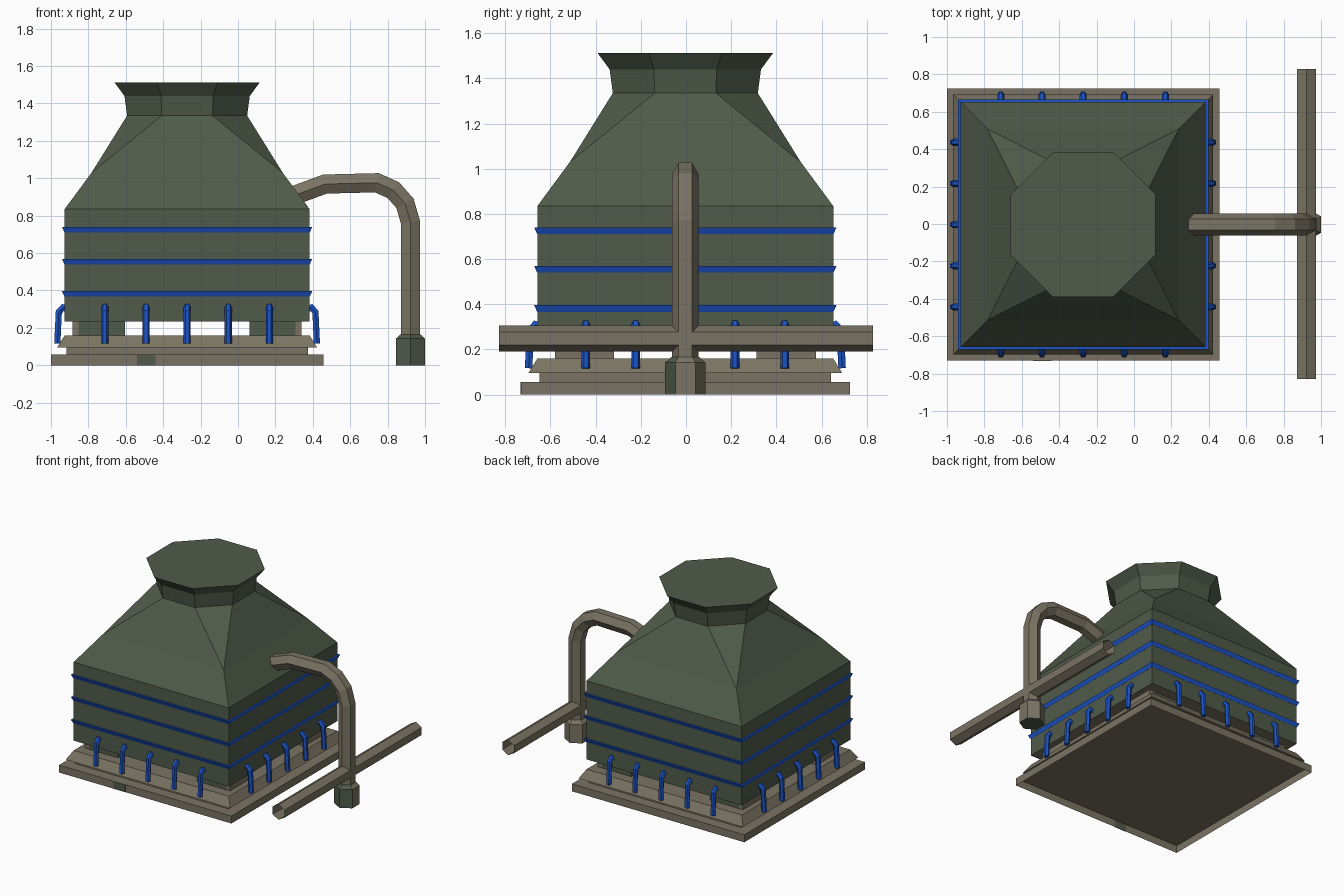
import bpy, bmesh, math
from mathutils import Vector, Matrix

if "Cube" in bpy.data.objects:
    bpy.data.objects.remove(bpy.data.objects["Cube"])

CX, CY = -0.272, -0.003  # centre of the tower


def material(name, rgb):
    m = bpy.data.materials.new(name)
    m.diffuse_color = (*rgb, 1)
    m.use_nodes = True
    m.node_tree.nodes["Principled BSDF"].inputs["Base Color"].default_value = m.diffuse_color
    return m


GREEN = material("olive green", (0.080, 0.104, 0.068))
BROWN = material("stone brown", (0.195, 0.174, 0.125))
BLUE = material("strong blue", (0.012, 0.09, 0.58))


def finish(name, bm, *mats):
    bmesh.ops.remove_doubles(bm, verts=bm.verts, dist=1e-5)
    bmesh.ops.recalc_face_normals(bm, faces=bm.faces)
    me = bpy.data.meshes.new(name)
    bm.to_mesh(me)
    bm.free()
    for m in mats:
        me.materials.append(m)
    ob = bpy.data.objects.new(name, me)
    bpy.context.collection.objects.link(ob)
    return ob


def bridge(bm, rings, bottom=True, top=True):
    """Skin a list of vertex rings."""
    for a, b in zip(rings, rings[1:]):
        n = len(a)
        for i in range(n):
            j = (i + 1) % n
            bm.faces.new((a[i], a[j], b[j], b[i]))
    if bottom:
        bm.faces.new(rings[0])
    if top:
        bm.faces.new(rings[-1])


def square_stack(name, mat, levels, bottom=True):
    """Stacked square sections: (half width, z)."""
    bm = bmesh.new()
    bridge(bm, [[bm.verts.new((CX + sx * h, CY + sy * h, z))
                 for sx, sy in ((1, 1), (-1, 1), (-1, -1), (1, -1))] for h, z in levels], bottom)
    return finish(name, bm, mat)


def box(name, lo, hi, *mats):
    bm = bmesh.new()
    lo, hi = Vector(lo), Vector(hi)
    mid, size = (lo + hi) / 2, hi - lo
    bmesh.ops.create_cube(bm, size=1, matrix=Matrix.Translation(mid) @ Matrix.Diagonal((*size, 1)))
    return finish(name, bm, *mats)


def sweep(bm, path, side, r, n=6, caps=True):
    """Tube with mitred bends along a flat path; side is normal to the path's plane."""
    pts = [Vector(p) for p in path]
    side = Vector(side)
    rings = []
    for i, p in enumerate(pts):
        a = (p - pts[i - 1]).normalized() if i else None
        b = (pts[i + 1] - p).normalized() if i + 1 < len(pts) else None
        t = (a + b).normalized() if a and b else (a or b)
        nrm = t.cross(side) / max(0.5, t.dot(a or b))
        rings.append([bm.verts.new(p + r * (side * math.cos(k * math.tau / n) + nrm * math.sin(k * math.tau / n)))
                      for k in range(n)])
    bridge(bm, rings, caps, caps)


# stepped plinth; the bottom slab is a hollow tray seen from below
square_stack("base_slab", BROWN, [(0.728, 0), (0.728, 0.057), (0.645, 0.057)], bottom=False)
square_stack("base_step", BROWN, [(0.645, 0.057), (0.645, 0.097)])
square_stack("base_collar", BROWN, [(0.695, 0.095), (0.655, 0.16)])
box("base_stain", (-0.54, -0.733, 0), (-0.44, -0.729, 0.056), GREEN)

# four corner feet: green facing front and back, brown on the sides
for i, sx in enumerate((-1, 1)):
    for j, sy in enumerate((-1, 1)):
        y0, y1 = sorted((CY + sy * 0.315, CY + sy * 0.578))
        x0, x1 = sorted((CX + sx * 0.333, CX + sx * 0.58))
        foot = box(f"corner_foot_{i}{j}", (x0, y0, 0.155), (x1, y1, 0.24), GREEN)
        x0, x1 = sorted((CX + sx * 0.58, CX + sx * 0.612))
        box(f"corner_foot_side_{i}{j}", (x0, y0, 0.155), (x1, y1, 0.24), BROWN)

# tank body: square walls, hipped roof turning into an octagonal flared neck
bm = bmesh.new()
rings = []
for h, f, z in ((0.655, 0.655, 0.235), (0.655, 0.655, 0.835), (0.511, 0.511, 1.03),
                (0.321, 0.135, 1.335), (0.335, 0.139, 1.44), (0.388, 0.161, 1.512)):
    loop = ((h, -f), (h, f), (f, h), (-f, h), (-h, f), (-h, -f), (-f, -h), (f, -h))
    rings.append([bm.verts.new((CX + x, CY + y, z)) for x, y in loop])
bridge(bm, rings)
bmesh.ops.remove_doubles(bm, verts=bm.verts, dist=1e-5)
bmesh.ops.dissolve_degenerate(bm, edges=bm.edges, dist=1e-5)
body = finish("tank_body", bm, GREEN, BROWN)
for p in body.data.polygons:  # brown underside
    p.material_index = int(p.normal.z < -0.9)

# blue bands with undercut lower edge
for i, z in enumerate((0.367, 0.54, 0.711)):
    square_stack(f"band_{i}", BLUE, [(0.656, z), (0.669, z + 0.029)])

# tie-down hooks, five on each side
bm = bmesh.new()
profile = ((0.64, 0.300), (0.664, 0.309), (0.686, 0.285), (0.694, 0.117))
for q in range(4):
    rot = Matrix.Rotation(q * math.pi / 2, 3, 'Z')
    for k in range(-2, 3):
        sweep(bm, [rot @ Vector((d, k * 0.22, z)) + Vector((CX, CY, 0)) for d, z in profile],
              rot @ Vector((0, 1, 0)), 0.019)
finish("tie_hooks", bm, BLUE)

# bent outlet pipe
bm = bmesh.new()
sweep(bm, [(x, CY, z) for x, z in ((0.305, 0.91), (0.465, 0.969), (0.743, 0.976), (0.83, 0.937),
                                   (0.893, 0.866), (0.922, 0.765), (0.922, 0.15))], (0, 1, 0), 0.059)
finish("outlet_pipe", bm, BROWN)

# open crossbar pipe
bm = bmesh.new()
sweep(bm, [(0.922, -0.828, 0.248), (0.922, 0.828, 0.248)], (0, 0, 1), 0.058, caps=False)
finish("crossbar_pipe", bm, BROWN)

# pipe foot: hexagonal block with chamfered top, weathered green on the front
bm = bmesh.new()
bridge(bm, [[bm.verts.new((0.922 + r * math.sin(k * math.tau / 6), CY + r * math.cos(k * math.tau / 6), z))
             for k in range(6)] for r, z in ((0.089, 0), (0.089, 0.142), (0.062, 0.166))])
foot = finish("pipe_foot", bm, BROWN, GREEN)
for p in foot.data.polygons:
    p.material_index = int(p.normal.y < -0.4 or p.normal.z < -0.9)
